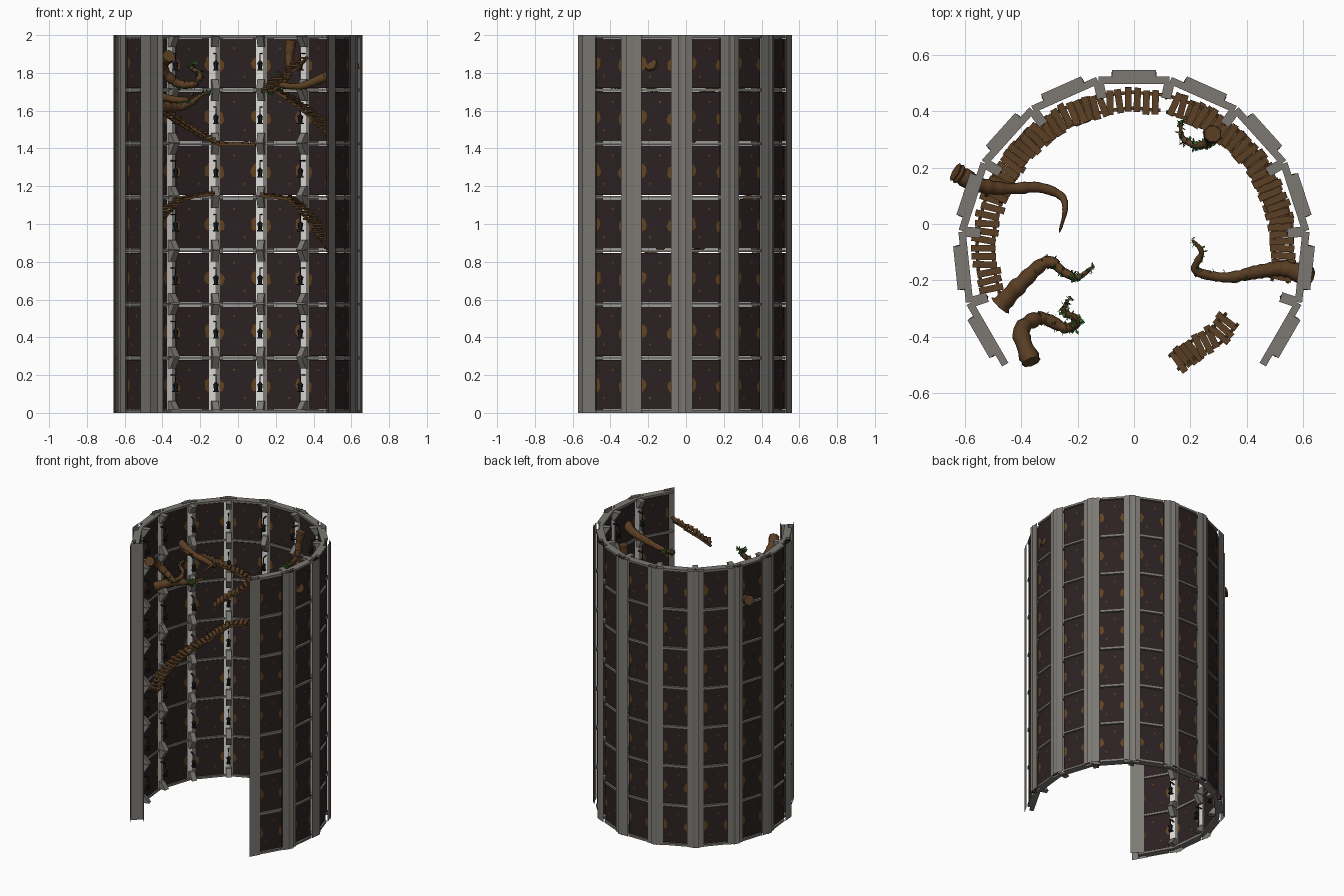
import bpy, bmesh, math, random
from mathutils import Matrix, Vector

if "Cube" in bpy.data.objects:
    bpy.data.objects.remove(bpy.data.objects["Cube"])
random.seed(4)

CY = -0.09                 # centre of the ring in y
STEP, BAYS, LEVELS = 24, 11, 7
LH = 1.986 / LEVELS        # storey height

def mat(name, r, g, b):
    m = bpy.data.materials.new(name)
    m.diffuse_color = (r, g, b, 1)
    m.use_nodes = True
    m.node_tree.nodes["Principled BSDF"].inputs["Base Color"].default_value = m.diffuse_color
    return m

STONE = mat("grey_stone", .20, .19, .17)
DARK = mat("dark_panel", .025, .015, .016)
RUST = mat("rust_brown", .12, .055, .014)
PALE = mat("pale_strip", .75, .74, .72)
IRON = mat("black_iron", .012, .012, .012)
PLANK = mat("plank_wood", .105, .050, .018)
ROOT = mat("root_bark", .100, .047, .017)
LEAF = mat("leaf_green", .03, .14, .025)

def finish(bm, name, mats, smooth=False):
    me = bpy.data.meshes.new(name)
    bm.to_mesh(me)
    bm.free()
    for m in mats:
        me.materials.append(m)
    ob = bpy.data.objects.new(name, me)
    bpy.context.collection.objects.link(ob)
    if smooth:
        bpy.context.view_layer.objects.active = ob
        ob.select_set(True)
        bpy.ops.object.shade_smooth_by_angle(angle=math.radians(50))
        ob.select_set(False)

def frame(deg):
    """Local x = along the wall, local y = outward, z = up."""
    return Matrix.Translation((0, CY, 0)) @ Matrix.Rotation(math.radians(deg - 90), 4, 'Z')

def poly(bm, M, pts, mi=0):
    f = bm.faces.new([bm.verts.new(M @ Vector(p)) for p in pts])
    f.material_index = mi

def box(bm, M, x0, x1, y0, y1, z0, z1, mi=0):
    v = [bm.verts.new(M @ Vector((x, y, z))) for z in (z0, z1)
         for x, y in ((x0, y0), (x1, y0), (x1, y1), (x0, y1))]
    for q in ((3, 2, 1, 0), (4, 5, 6, 7), (0, 1, 5, 4), (1, 2, 6, 5), (2, 3, 7, 6), (3, 0, 4, 7)):
        bm.faces.new([v[i] for i in q]).material_index = mi

bays = [90 + STEP * k for k in range(-5, 6)]
seams = [-42 + STEP * k for k in range(BAYS + 1)]

# horizontal ring beams at every storey
bm = bmesh.new()
for a in bays:
    M = frame(a)
    for i in range(LEVELS + 1):
        z = i * LH
        box(bm, M, -.126, .126, .588, .614, z, z + .014)
        box(bm, M, -.078, .078, .614, .638, z, z + .014)
finish(bm, "ring_beams", [STONE])

# dark wall panels with rust stains on both sides
bm = bmesh.new()
def stain(M, x, y, z, w, h, lim, out):
    pts = []
    for k in range(12):
        t = k * math.tau / 12
        s = random.uniform(.8, 1.15)
        pts.append((max(-lim, min(lim, x + w * s * math.cos(t))), y, z + h * s * math.sin(t)))
    poly(bm, M, pts[::-1] if out else pts, 1)
for a in bays:
    M = frame(a)
    for i in range(LEVELS):
        z0, z1 = i * LH + .018, (i + 1) * LH - .004
        box(bm, M, -.096, .096, .593, .612, z0, z1)
        box(bm, M, -.080, .080, .612, .630, z0, z1)
        for y, lim, out in ((.5915, .094, False), (.6315, .078, True)):
            stain(M, -lim, y, z0 + .12, .022, .032, lim, out)
            stain(M, lim, y, z0 + .13, .025, .036, lim, out)
            stain(M, -.02, y, z0 + .21, .006, .006, lim, out)
            stain(M, .035, y, z0 + .06, .005, .007, lim, out)
finish(bm, "wall_panels", [DARK, RUST])

# vertical pilasters: each bay has a flat strip on both sides, crossing its neighbour at the seam
bm = bmesh.new()
R = .643
for a in bays:
    M = frame(a)
    left = -.185 if a == bays[-1] else -.158
    for x0, x1 in ((left, -.079), (.079, .158)):
        poly(bm, M, [(x1, R, 0), (x0, R, 0), (x0, R, 2), (x1, R, 2)])
# inner column closing the left end
M = frame(seams[-1])
poly(bm, M, [(0, .575, 0), (0, .655, 0), (0, .655, 2), (0, .575, 2)])
poly(bm, M, [(-.046, .575, 0), (.046, .575, 0), (.046, .575, 2), (-.046, .575, 2)])
finish(bm, "pilasters", [STONE])

# pale strips, stone brackets and lanterns on the inner seams
bs, bb, bl = bmesh.new(), bmesh.new(), bmesh.new()
for a in seams[1:-1]:
    M = frame(a)
    for x0, x1, mi in ((-.032, .006, 0), (.006, .032, 1)):
        poly(bs, M, [(x0, .604, .01), (x1, .604, .01), (x1, .604, 1.99), (x0, .604, 1.99)], mi)
    for i in range(LEVELS):
        z, t = i * LH + .014, (i + 1) * LH
        # sloped foot block and bracket under the next beam
        for za, zb, da, db in ((z, z + .05, .548, .585), (t - .05, t + .01, .585, .548)):
            v = [bb.verts.new(M @ Vector(p)) for p in
                 [(s, y, q) for s in (-.018, .018) for y, q in ((.604, za), (da, za), (db, zb), (.604, zb))]]
            for q in ((0, 1, 2, 3), (7, 6, 5, 4), (0, 4, 5, 1), (1, 5, 6, 2), (2, 6, 7, 3), (3, 7, 4, 0)):
                bb.faces.new([v[k] for k in q])
        # lantern: arm, hanger, roof, cage and base
        c = z + .10
        box(bl, M, -.003, .003, .558, .604, c + .083, c + .089)
        box(bl, M, -.002, .002, .560, .564, c + .045, c + .085)
        L = M @ Matrix.Translation((0, .562, 0))
        bmesh.ops.create_cone(bl, cap_ends=True, segments=6, radius1=.018, radius2=.003, depth=.016,
                              matrix=L @ Matrix.Translation((0, 0, c + .042)))
        bmesh.ops.create_cone(bl, cap_ends=True, segments=6, radius1=.010, radius2=.014, depth=.032,
                              matrix=L @ Matrix.Translation((0, 0, c + .018)))
        box(bl, L, -.013, .013, -.013, .013, c - .004, c + .002)
finish(bs, "seam_strips", [PALE, STONE])
finish(bb, "stone_brackets", [STONE])
finish(bl, "lanterns", [IRON])

def spline(pts, n):
    """Catmull-Rom samples through points of any dimension."""
    P = [pts[0]] + list(pts) + [pts[-1]]
    out = []
    for i in range(1, len(P) - 2):
        for k in range(n):
            t = k / n
            out.append([.5 * (2 * b + (c - a) * t + (2 * a - 5 * b + 4 * c - d) * t * t
                              + (3 * b - a - 3 * c + d) * t ** 3)
                        for a, b, c, d in zip(P[i - 1], P[i], P[i + 1], P[i + 2])])
    return out + [list(pts[-1])]

# plank walkways: boards laid across two stringers
def walkway(name, path):
    bm = bmesh.new()
    pts = [Vector(p) for p in path]
    for p, q in zip(pts, pts[1:]):
        d = q - p
        n = max(1, round(d.length / .03))
        flat = Vector((d.x, d.y, 0)).normalized()
        side = Vector((flat.y, -flat.x, 0))
        dn = d.normalized()
        B = Matrix((dn, side, dn.cross(side))).transposed().to_4x4()
        for s in (-.028, .028):
            box(bm, Matrix.Translation(p) @ B, -.004, d.length + .004, s - .006, s + .006, -.007, .007)
        for k in range(n):
            T = Matrix.Translation(p + d * ((k + .5) / n) + Vector((0, 0, .009)))
            R = Matrix.Rotation(math.atan2(flat.y, flat.x) + random.uniform(-.12, .12), 4, 'Z')
            R = R @ Matrix.Rotation(random.uniform(-.12, .12), 4, 'X')
            e = random.uniform(-.008, .008)
            box(bm, T @ R, -.012, .012, -.043 + e, .043 + e, -.005, .005)
    finish(bm, name, [PLANK])

def arc(knots, r=.53):
    pts = []
    for (a, z), (b, w) in zip(knots, knots[1:]):
        n = max(1, round(abs(b - a) / 9))
        pts += [(a + (b - a) * k / n, z + (w - z) * k / n) for k in range(n)]
    pts.append(knots[-1])
    return [(r * math.cos(math.radians(a)), CY + r * math.sin(math.radians(a)), z) for a, z in pts]

walkway("lower_left_walkway", arc([(197, .82), (140, 1.04), (126, 1.13), (105, 1.16)]))
walkway("lower_right_walkway", arc([(76, 1.15), (57, 1.13), (30, .93), (5, .80)]))
walkway("upper_left_walkway", arc([(160, 1.70), (136, 1.59), (101, 1.42), (80, 1.42)]))
walkway("upper_right_walkway", arc([(68, 1.71), (29, 1.51), (-12, 1.32)]))
walkway("loose_walkway", [(.145, -.49, 1.70), (.22, -.44, 1.77), (.29, -.40, 1.82), (.345, -.34, 1.88)])

# gnarled tapering roots with leaves
def root(name, pts, r0, leaves):
    bm, n = bmesh.new(), 8
    path = [Vector(p) for p in spline(pts, 9)]
    rings = []
    for i, p in enumerate(path):
        t = i / (len(path) - 1)
        r = r0 * (.68 * (1 - t) ** .6 + .32 * (1 - t) ** 4) * random.uniform(.86, 1.14) + .0015
        d = (path[min(i + 1, len(path) - 1)] - path[max(i - 1, 0)]).normalized()
        u = d.cross(Vector((.1, .05, 1))).normalized()
        v = d.cross(u)
        rings.append([bm.verts.new(p + r * (u * math.cos(k * math.tau / n) + v * math.sin(k * math.tau / n)))
                      for k in range(n)])
        # leaves as small pointed blades
        if t > .3:
            for _ in range(leaves):
                o = Vector([random.uniform(-1, 1) for _ in range(3)]).normalized()
                w = o.cross(d).normalized() * .008
                b = p + o * r * .8
                tip = b + o * random.uniform(.012, .022)
                m = (b + tip) / 2
                poly(bm, Matrix(), [b, m + w, tip, m - w], 1)
    for A, B in zip(rings, rings[1:]):
        for k in range(n):
            bm.faces.new((A[k], A[(k + 1) % n], B[(k + 1) % n], B[k])).smooth = True
    bm.faces.new(rings[0][::-1])
    bm.faces.new(rings[-1])
    finish(bm, name, [ROOT, LEAF], True)

root("left_wall_root", [(-.635, .185, 1.76), (-.55, .14, 1.73), (-.45, .125, 1.69), (-.34, .13, 1.66),
                        (-.26, .10, 1.66), (-.245, .05, 1.69), (-.265, -.03, 1.66)], .034, 0)
root("left_middle_root", [(-.475, -.29, 1.60), (-.40, -.21, 1.62), (-.31, -.135, 1.62), (-.25, -.17, 1.64),
                          (-.20, -.19, 1.68), (-.145, -.15, 1.70)], .037, 2)
root("left_front_root", [(-.365, -.49, 1.89), (-.40, -.38, 1.83), (-.33, -.335, 1.75), (-.24, -.37, 1.74),
                         (-.20, -.34, 1.79), (-.25, -.31, 1.83), (-.23, -.265, 1.85)], .036, 2)
root("right_wall_root", [(.625, -.19, 1.85), (.54, -.16, 1.81), (.44, -.17, 1.77), (.33, -.19, 1.73),
                         (.22, -.165, 1.74), (.24, -.10, 1.78), (.205, -.055, 1.80)], .036, 1)
root("right_back_root", [(.28, .32, 1.97), (.27, .31, 1.88), (.27, .29, 1.80), (.22, .28, 1.73),
                         (.17, .31, 1.70), (.17, .37, 1.72)], .030, 2)
